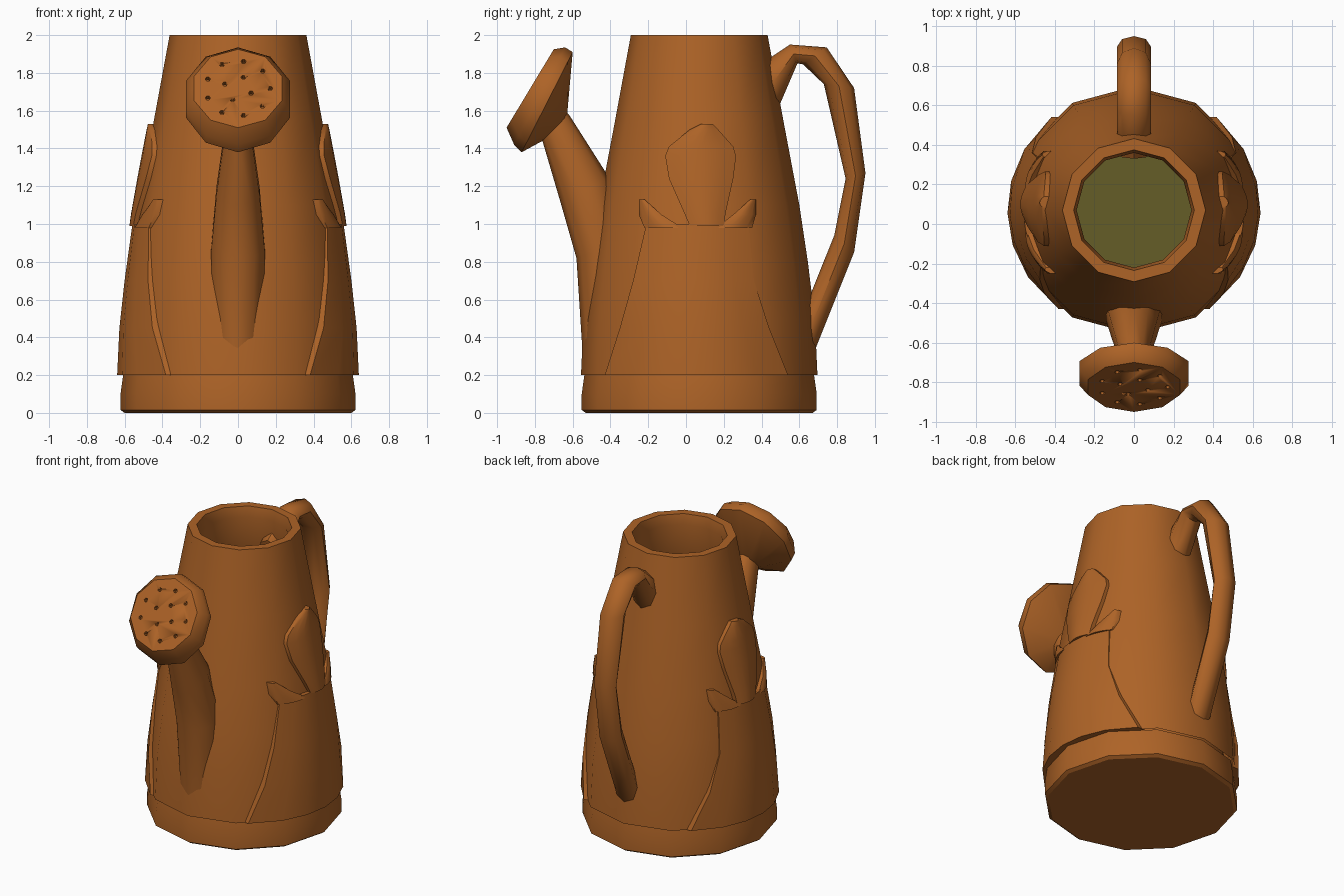
import bpy, bmesh, math
from mathutils import Vector

if "Cube" in bpy.data.objects:
    bpy.data.objects.remove(bpy.data.objects["Cube"])

CY = 0.07  # body axis offset in y


def material(name, rgb):
    m = bpy.data.materials.new(name)
    m.diffuse_color = (*rgb, 1)
    m.use_nodes = True
    m.node_tree.nodes["Principled BSDF"].inputs["Base Color"].default_value = m.diffuse_color
    return m


BROWN = material("terracotta brown", (0.42, 0.125, 0.02))
OLIVE = material("olive water", (0.13, 0.11, 0.02))


def finish(name, bm, mat, angle=35):
    bmesh.ops.recalc_face_normals(bm, faces=bm.faces)
    me = bpy.data.meshes.new(name)
    bm.to_mesh(me)
    bm.free()
    ob = bpy.data.objects.new(name, me)
    bpy.context.collection.objects.link(ob)
    me.materials.append(mat)
    bpy.ops.object.select_all(action='DESELECT')
    ob.select_set(True)
    bpy.context.view_layer.objects.active = ob
    bpy.ops.object.shade_smooth_by_angle(angle=math.radians(angle))
    return ob


def loft(name, rings, mat, angle=35, caps=True):
    """Bridge a series of closed rings of points."""
    bm = bmesh.new()
    vs = [[bm.verts.new(p) for p in r] for r in rings]
    n = len(vs[0])
    for a, b in zip(vs, vs[1:]):
        for i in range(n):
            j = (i + 1) % n
            bm.faces.new((a[i], a[j], b[j], b[i]))
    if caps:
        bm.faces.new(vs[0])
        bm.faces.new(vs[-1])
    return finish(name, bm, mat, angle)


def circle(r, z, n=12):
    return [(r * math.cos(2 * math.pi * i / n), CY + r * math.sin(2 * math.pi * i / n), z)
            for i in range(n)]


def hoop(f, b, w, n=10):
    """Ring through two (y, z) points with half width w in x."""
    f, b = Vector((0, *f)), Vector((0, *b))
    c, d = (f + b) / 2, (b - f) / 2
    return [c + d * math.cos(2 * math.pi * i / n) + Vector((w * math.sin(2 * math.pi * i / n), 0, 0))
            for i in range(n)]


# Base band
loft("base", [circle(0.60, 0), circle(0.622, 0.015), circle(0.622, 0.1), circle(0.608, 0.2)], BROWN)

# Hollow body: outer wall, rim, inner wall
OUTER = [(0.626, 0.2), (0.612, 0.5), (0.575, 0.8), (0.53, 1.1), (0.445, 1.55), (0.362, 2.0)]
INNER = [(0.305, 2.0), (0.29, 1.93), (0.33, 1.7), (0.46, 1.1), (0.56, 0.21)]
loft("body", [circle(r, z) for r, z in OUTER + INNER], BROWN, caps=False)

# Olive floor seen through the opening
loft("floor", [circle(0.59, 0.19), circle(0.59, 0.205)], OLIVE)

# Spout
loft("spout", [hoop((-0.54, 0.2), (-0.25, 0.2), 0.13),
               hoop((-0.58, 0.82), (-0.3, 0.9), 0.15),
               hoop((-0.66, 1.1), (-0.41, 1.25), 0.12),
               hoop((-0.76, 1.44), (-0.62, 1.58), 0.07),
               hoop((-0.79, 1.55), (-0.68, 1.63), 0.06)], BROWN, 50)

# Sprinkler head
head = loft("sprinkler_head", [hoop((-0.76, 1.44), (-0.63, 1.57), 0.075),
                               hoop((-0.87, 1.38), (-0.6, 1.91), 0.29),
                               hoop((-0.91, 1.42), (-0.64, 1.935), 0.29),
                               hoop((-0.95, 1.51), (-0.7, 1.925), 0.245)], BROWN, 40)

# Sprinkler holes cut into the head's face
f, b = Vector((0, -0.95, 1.51)), Vector((0, -0.7, 1.925))
mid, up = (f + b) / 2, (b - f).normalized()
side = Vector((1, 0, 0))
out = up.cross(side).normalized()
if out.y > 0:
    out = -out
bm = bmesh.new()
for count, rad in ((4, 0.075), (9, 0.17)):
    for k in range(count):
        t = 2 * math.pi * (k + 0.25) / count
        c = mid + (side * math.sin(t) + up * math.cos(t)) * rad
        ring = [(side * math.cos(a) + up * math.sin(a)) * 0.017
                for a in (2 * math.pi * i / 6 for i in range(6))]
        lo = [bm.verts.new(c + p * 0.6 - out * 0.025) for p in ring]
        hi = [bm.verts.new(c + p + out * 0.02) for p in ring]
        bm.faces.new(lo)
        bm.faces.new(hi)
        for i in range(6):
            j = (i + 1) % 6
            bm.faces.new((lo[i], lo[j], hi[j], hi[i]))
cutter = finish("hole_cutter", bm, BROWN)
cutter.hide_render = True
cutter.hide_set(True)
mod = head.modifiers.new("holes", 'BOOLEAN')
mod.operation = 'DIFFERENCE'
mod.solver = 'EXACT'
mod.object = cutter
bpy.context.view_layer.objects.active = head
bpy.ops.object.modifier_apply(modifier=mod.name)
bpy.data.objects.remove(cutter)

# Handle: (inner point, outer point) pairs along the loop
HANDLE = [((0.38, 1.58), (0.33, 1.8)), ((0.5, 1.64), (0.43, 1.87)), ((0.59, 1.85), (0.55, 1.95)),
          ((0.62, 1.845), (0.745, 1.935)), ((0.73, 1.74), (0.89, 1.72)),
          ((0.845, 1.24), (0.95, 1.27)), ((0.785, 0.94), (0.89, 0.85)),
          ((0.64, 0.58), (0.69, 0.35)), ((0.5, 0.45), (0.55, 0.25))]
loft("handle", [hoop(i, o, 0.085, 8) for i, o in HANDLE], BROWN, 50)


# Raised flower and leaf reliefs on both sides
def wall(y, z):
    for (r0, z0), (r1, z1) in zip(OUTER, OUTER[1:]):
        if z <= z1:
            r = r0 + (r1 - r0) * (z - z0) / (z1 - z0)
            return math.sqrt(r * r - (y - CY) ** 2)


def relief(name, rows, off, sign, cols=6):
    rings = []
    for z, y0, y1 in rows:
        ys = [y0 + (y1 - y0) * i / cols for i in range(cols + 1)]
        front = [(sign * (wall(y, z) + off * (0.35 + 0.65 * math.sin(math.pi * i / cols))), y, z)
                 for i, y in enumerate(ys)]
        back = [(sign * (wall(y, z) - 0.05), y, z) for y in reversed(ys)]
        rings.append(front + back)
    loft(name, rings, BROWN, 40)


LEAF_PANEL = [(0.2, -0.43, 0.54), (0.45, -0.35, 0.44), (0.7, -0.28, 0.36), (1.0, -0.21, 0.33)]
LEFT_TIP = [(0.98, -0.22, -0.02), (1.05, -0.25, -0.13), (1.13, -0.25, -0.22)]
RIGHT_TIP = [(0.98, 0.16, 0.35), (1.05, 0.25, 0.37), (1.13, 0.34, 0.37)]
BLOSSOM = [(0.99, 0.02, 0.2), (1.06, -0.01, 0.21), (1.24, -0.09, 0.25), (1.36, -0.11, 0.265),
           (1.41, -0.09, 0.25), (1.5, 0.02, 0.17), (1.53, 0.08, 0.14)]
for label, s in (("right", 1), ("left", -1)):
    relief(label + "_leaf_panel", LEAF_PANEL, 0.014, s)
    relief(label + "_leaf_tip_front", LEFT_TIP, 0.022, s)
    relief(label + "_leaf_tip_back", RIGHT_TIP, 0.022, s)
    relief(label + "_blossom", BLOSSOM, 0.03, s)
